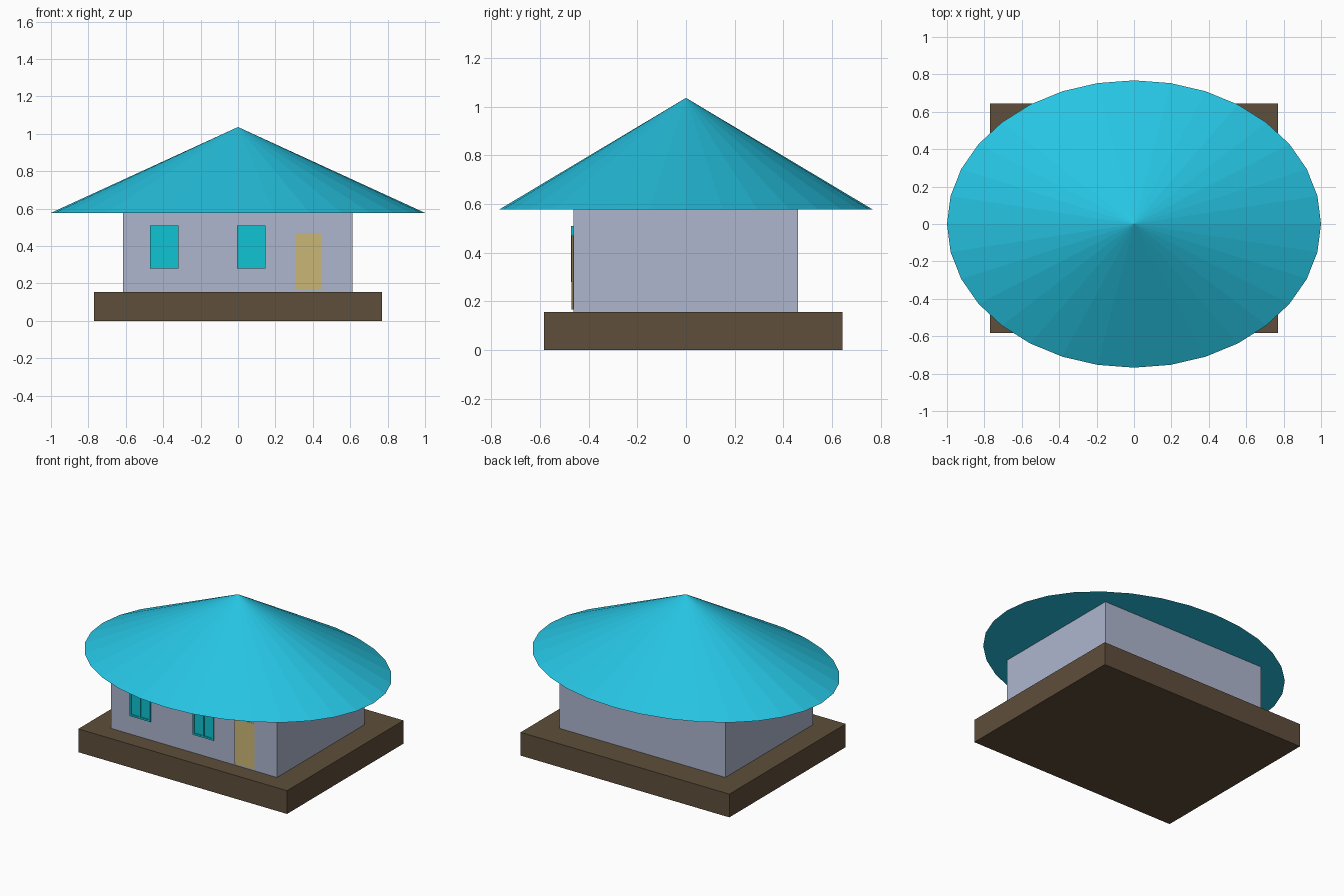
import bpy, bmesh, math
from mathutils import Matrix

if "Cube" in bpy.data.objects:
    bpy.data.objects.remove(bpy.data.objects["Cube"])


def material(name, rgb):
    m = bpy.data.materials.new(name)
    lin = [(c / 255 / 12.92) if c < 11 else ((c / 255 + 0.055) / 1.055) ** 2.4 for c in rgb]
    m.diffuse_color = (*lin, 1)
    m.use_nodes = True
    m.node_tree.nodes["Principled BSDF"].inputs["Base Color"].default_value = m.diffuse_color
    return m


BROWN = material("earth brown", (94, 78, 59))
GREY = material("wall lavender grey", (174, 182, 206))
TEAL = material("roof turquoise", (38, 196, 226))
CYAN = material("window cyan", (16, 195, 210))
TAN = material("door tan", (203, 183, 117))


def finish(name, bm, mat):
    bmesh.ops.recalc_face_normals(bm, faces=bm.faces[:])
    me = bpy.data.meshes.new(name)
    bm.to_mesh(me)
    bm.free()
    me.materials.append(mat)
    ob = bpy.data.objects.new(name, me)
    bpy.context.collection.objects.link(ob)
    return ob


def add_box(bm, lo, hi):
    size = [b - a for a, b in zip(lo, hi)]
    mid = [(a + b) / 2 for a, b in zip(lo, hi)]
    bmesh.ops.create_cube(bm, size=1, matrix=Matrix.Translation(mid) @ Matrix.Diagonal((*size, 1)))


def box(name, lo, hi, mat):
    bm = bmesh.new()
    add_box(bm, lo, hi)
    return finish(name, bm, mat)


# Plinth and walls
box("plinth", (-0.77, -0.583, 0), (0.77, 0.643, 0.155), BROWN)
box("walls", (-0.614, -0.463, 0.155), (0.612, 0.461, 0.578), GREY)

# Oval 32-sided roof, closed underneath
bm = bmesh.new()
z0, z1 = 0.577, 1.036
bmesh.ops.create_cone(bm, cap_ends=True, segments=32, radius1=1, radius2=0, depth=z1 - z0,
                      matrix=Matrix.Translation((0, 0, (z0 + z1) / 2)) @ Matrix.Diagonal((1, 0.768, 1, 1)))
bmesh.ops.remove_doubles(bm, verts=bm.verts[:], dist=1e-5)
finish("roof", bm, TEAL)

# Two-pane windows: thin backing plate with raised frame bars
for name, x in (("left_window", -0.470), ("right_window", -0.005)):
    bm = bmesh.new()
    w, b, zb, zt, yf, yw = 0.153, 0.012, 0.279, 0.51, -0.472, -0.463
    add_box(bm, (x, -0.466, zb), (x + w, yw, zt))
    for bx in (x, x + (w - b) / 2, x + w - b):
        add_box(bm, (bx, yf, zb), (bx + b, yw, zt))
    for bz in (zb, zt - b):
        add_box(bm, (x, yf, bz), (x + w, yw, bz + b))
    finish(name, bm, CYAN)

# Door: thin slab slightly ajar, its right edge meeting the wall
bm = bmesh.new()
add_box(bm, (0.305, -0.470, 0.165), (0.445, -0.462, 0.47))
for v in bm.verts:
    if v.co.x > 0.4 and v.co.y < -0.465:
        v.co.y = -0.464
finish("door", bm, TAN)
